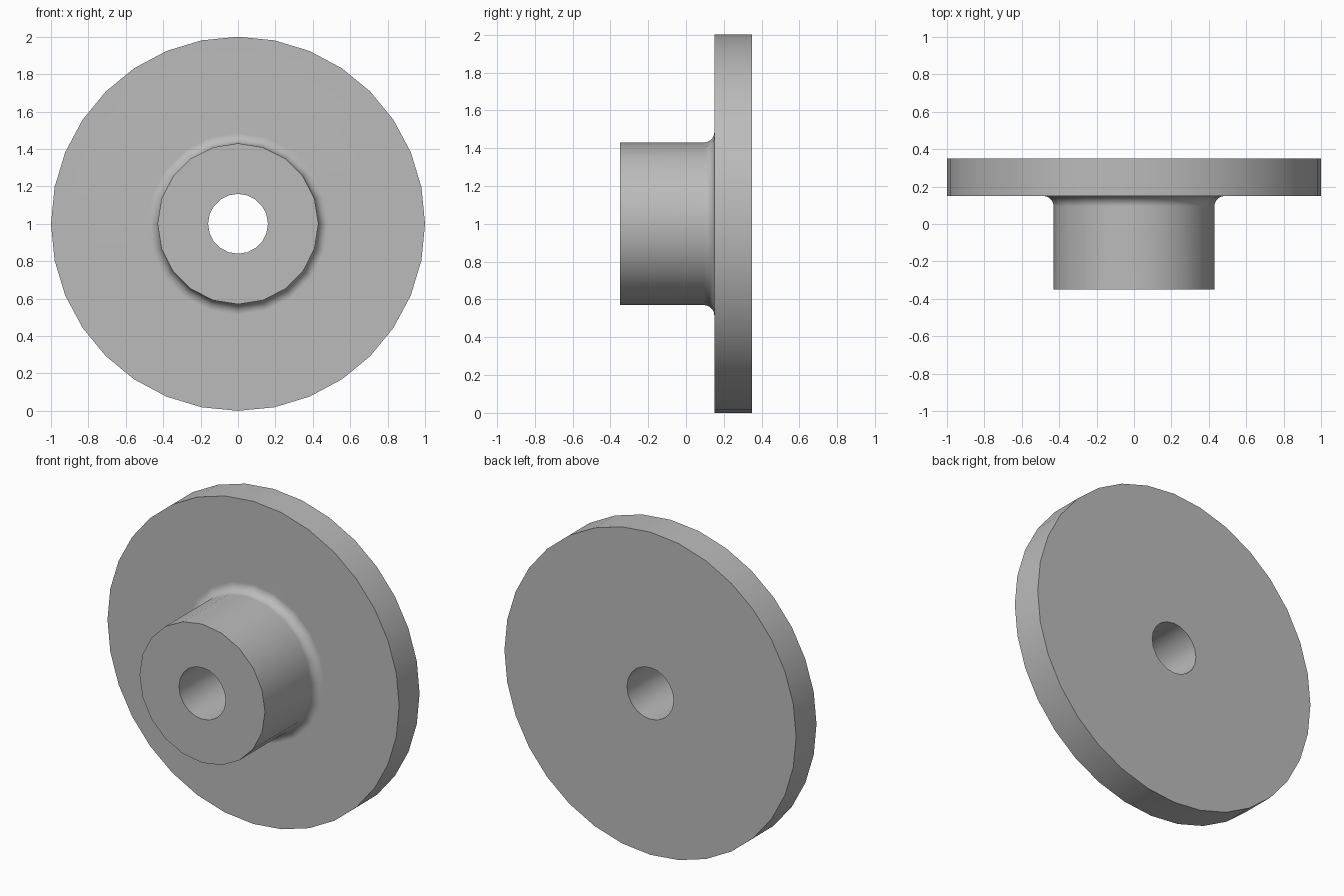
import bpy, bmesh, math

cube = bpy.data.objects.get("Cube")
if cube:
    bpy.data.objects.remove(cube, do_unlink=True)

RIM_SIDES, HUB_SIDES = 32, 20
BACK, FACE, FRONT = 0.35, 0.15, -0.35
RIM_R, HUB_R, BORE_R, FILLET = 1.0, 0.43, 0.16, 0.055
CENTRE_Z = 1.0

bm = bmesh.new()


def ring(radius, y, sides):
    """Closed loop of edges around the y axis."""
    verts = []
    for i in range(sides):
        a = math.tau * i / sides
        verts.append(bm.verts.new((radius * math.sin(a), y, CENTRE_Z + radius * math.cos(a))))
    return verts


def loop_edges(verts):
    pairs = zip(verts, verts[1:] + verts[:1])
    return [bm.edges.get(p) or bm.edges.new(p) for p in pairs]


def wall(a, b):
    """Quads between two loops with equal counts."""
    for i in range(len(a)):
        j = (i + 1) % len(a)
        bm.faces.new((a[i], a[j], b[j], b[i]))


def annulus(outer, inner):
    """Flat face between loops with different counts."""
    bmesh.ops.triangle_fill(bm, edges=loop_edges(outer) + loop_edges(inner),
                            use_beauty=True, normal=(0, 1, 0))


# Flange rim
rim_front = ring(RIM_R, FACE, RIM_SIDES)
rim_back = ring(RIM_R, BACK, RIM_SIDES)
wall(rim_front, rim_back)

# Hub with a rounded root
hub = [ring(HUB_R, FRONT, HUB_SIDES)]
STEPS = 5
for k in range(STEPS + 1):
    t = math.pi / 2 * k / STEPS
    hub.append(ring(HUB_R + FILLET * (1 - math.cos(t)),
                    FACE - FILLET * (1 - math.sin(t)), HUB_SIDES))
for a, b in zip(hub, hub[1:]):
    wall(a, b)

# Through bore
bore_front = ring(BORE_R, FRONT, HUB_SIDES)
bore_back = ring(BORE_R, BACK, HUB_SIDES)
wall(bore_front, bore_back)

# Flat faces
wall(hub[0], bore_front)
annulus(rim_front, hub[-1])
annulus(rim_back, bore_back)

bmesh.ops.recalc_face_normals(bm, faces=bm.faces[:])
mesh = bpy.data.meshes.new("flanged_hub")
bm.to_mesh(mesh)
bm.free()
obj = bpy.data.objects.new("flanged_hub", mesh)
bpy.context.collection.objects.link(obj)

# Plain grey metal
mat = bpy.data.materials.new("grey")
mat.use_nodes = True
grey = (0.5, 0.5, 0.5, 1)
mat.diffuse_color = grey
mat.node_tree.nodes["Principled BSDF"].inputs["Base Color"].default_value = grey
mesh.materials.append(mat)

# Smooth round walls, sharp corners
bpy.ops.object.select_all(action="DESELECT")
obj.select_set(True)
bpy.context.view_layer.objects.active = obj
bpy.ops.object.shade_smooth_by_angle(angle=math.radians(35))
weighted = obj.modifiers.new("weighted_normals", "WEIGHTED_NORMAL")
weighted.keep_sharp = True
